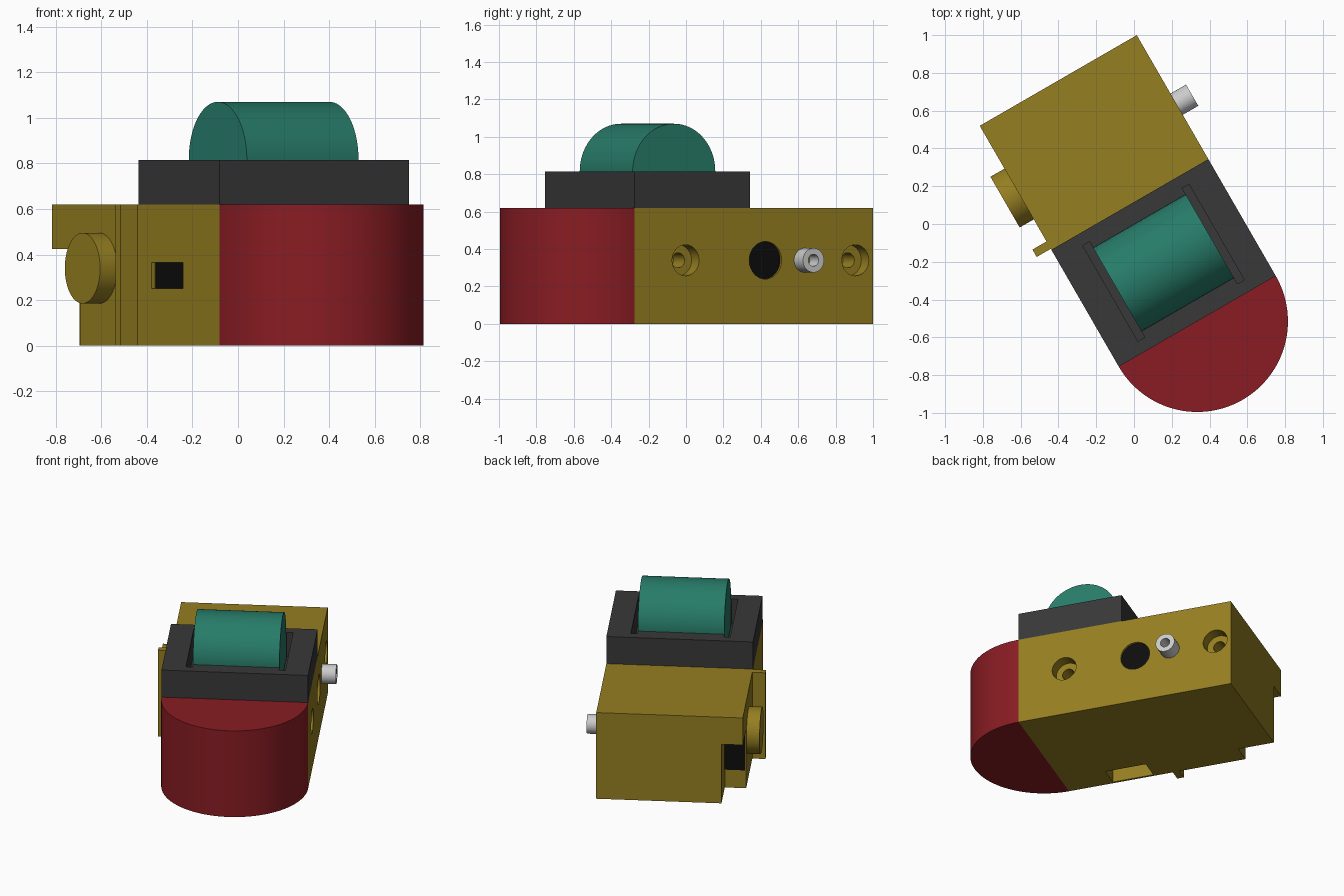
import bpy, bmesh, math
from mathutils import Matrix, Vector

if "Cube" in bpy.data.objects:
    bpy.data.objects.remove(bpy.data.objects["Cube"])

# Local frame: x across the housing, y along it, origin at middle of the red nose's flat side
FRAME = Matrix.Translation((0.335, -0.515, 0)) @ Matrix.Rotation(math.radians(30), 4, 'Z')
W, L, H = 0.48, 1.472, 0.62


def material(name, rgb):
    m = bpy.data.materials.new(name)
    m.diffuse_color = (*rgb, 1)
    m.use_nodes = True
    m.node_tree.nodes["Principled BSDF"].inputs["Base Color"].default_value = m.diffuse_color
    return m


YELLOW = material("mustard", (0.30, 0.21, 0.015))
RED = material("dark_red", (0.25, 0.012, 0.017))
GREEN = material("teal", (0.02, 0.20, 0.14))
DARK = material("charcoal", (0.04, 0.04, 0.04))
BLACK = material("black", (0.004, 0.004, 0.004))


def finish(name, bm, mat, smooth=False):
    bmesh.ops.recalc_face_normals(bm, faces=bm.faces)
    me = bpy.data.meshes.new(name)
    bm.to_mesh(me)
    bm.free()
    ob = bpy.data.objects.new(name, me)
    bpy.context.collection.objects.link(ob)
    ob.matrix_world = FRAME
    if mat:
        me.materials.append(mat)
    if smooth:
        activate(ob)
        bpy.ops.object.shade_smooth_by_angle(angle=math.radians(30))
    return ob


def activate(ob):
    bpy.ops.object.select_all(action='DESELECT')
    ob.select_set(True)
    bpy.context.view_layer.objects.active = ob


def box(name, x, y, z, mat=None):
    bm = bmesh.new()
    bmesh.ops.create_cube(bm, size=1)
    for v in bm.verts:
        v.co = Vector([a + (b - a) * (c + 0.5) for (a, b), c in zip((x, y, z), v.co)])
    return finish(name, bm, mat)


def rod(name, x, y, z, r, mat=None, segs=48):
    """Cylinder along local x."""
    bm = bmesh.new()
    m = Matrix.Translation(((x[0] + x[1]) / 2, y, z)) @ Matrix.Rotation(math.pi / 2, 4, 'Y')
    bmesh.ops.create_cone(bm, cap_ends=True, segments=segs, radius1=r, radius2=r,
                          depth=x[1] - x[0], matrix=m)
    return finish(name, bm, mat, True)


def cut(ob, *cutters):
    for c in cutters:
        c.hide_render = True
        mod = ob.modifiers.new("cut", 'BOOLEAN')
        mod.operation, mod.solver, mod.object = 'DIFFERENCE', 'EXACT', c
        activate(ob)
        bpy.ops.object.modifier_apply(modifier=mod.name)
        bpy.data.objects.remove(c)


# Housing with corner notch, side recesses and bottom slot
housing = box("housing", (-W, W), (0, L), (0, H), YELLOW)
cut(housing,
    box("c", (-W - 0.1, -0.34), (1.225, L + 0.1), (-0.1, 0.425)),
    box("c", (-W - 0.1, -W + 0.02), (0.32, 0.60), (0.25, 0.365)),
    box("c", (-W + 0.015, -0.32), (0.31, 0.59), (-0.1, 0.10)),
    rod("c", (W - 0.02, W + 0.1), 0.808, 0.34, 0.10))
for y in (0.315, 1.363):
    cut(housing, rod("c", (W - 0.08, W + 0.1), y, 0.34, 0.083),
        rod("c", (W - 0.2, W), y, 0.34, 0.04))
activate(housing)
bpy.ops.object.shade_smooth_by_angle(angle=math.radians(30))

# Black inserts in the openings
box("side_port", (-W + 0.012, -W + 0.022), (0.32, 0.585), (0.25, 0.365), BLACK)
box("notch_port", (-W + 0.008, -0.34), (1.22, 1.23), (0.13, 0.425), BLACK)
rod("round_port", (W - 0.03, W - 0.016), 0.808, 0.34, 0.10, BLACK)

# Rounded nose
bm = bmesh.new()
N = 64
arc = [(W * math.cos(math.pi + math.pi * i / N), W * math.sin(math.pi + math.pi * i / N))
       for i in range(N + 1)]
face = bm.faces.new([bm.verts.new((x, y, 0)) for x, y in arc])
ext = bmesh.ops.extrude_face_region(bm, geom=[face])
bmesh.ops.translate(bm, vec=(0, 0, H),
                    verts=[g for g in ext['geom'] if isinstance(g, bmesh.types.BMVert)])
finish("rounded_nose", bm, RED, True)

# Roller mount with a slot at each roller end
mount = box("roller_mount", (-W, W), (0, 0.714), (H, 0.815), DARK)
cut(mount, *[box("c", sorted((s * 0.283, s * 0.325)), (0.065, 0.65), (0.64, 0.9)) for s in (-1, 1)])
bm = bmesh.new()
arc = [(0.357 + 0.255 * math.cos(math.pi * i / N), 0.815 + 0.255 * math.sin(math.pi * i / N))
       for i in range(N + 1)]
outline = [(0.102, 0.66), (0.612, 0.66)] + arc
face = bm.faces.new([bm.verts.new((-0.283, y, z)) for y, z in outline])
ext = bmesh.ops.extrude_face_region(bm, geom=[face])
bmesh.ops.translate(bm, vec=(0.566, 0, 0),
                    verts=[g for g in ext['geom'] if isinstance(g, bmesh.types.BMVert)])
finish("roller", bm, GREEN, True)

# Left side dial and fin
rod("dial", (-0.566, -W), 1.055, 0.34, 0.155, YELLOW, 64)
box("fin", (-0.566, -W), (0.72, 0.765), (0, H), YELLOW)

# Right side outlet tube
tube = rod("outlet_tube", (W - 0.05, 0.575), 1.05, 0.34, 0.065)
cut(tube, rod("c", (W - 0.02, 0.7), 1.05, 0.34, 0.032))
activate(tube)
bpy.ops.object.shade_smooth_by_angle(angle=math.radians(30))
